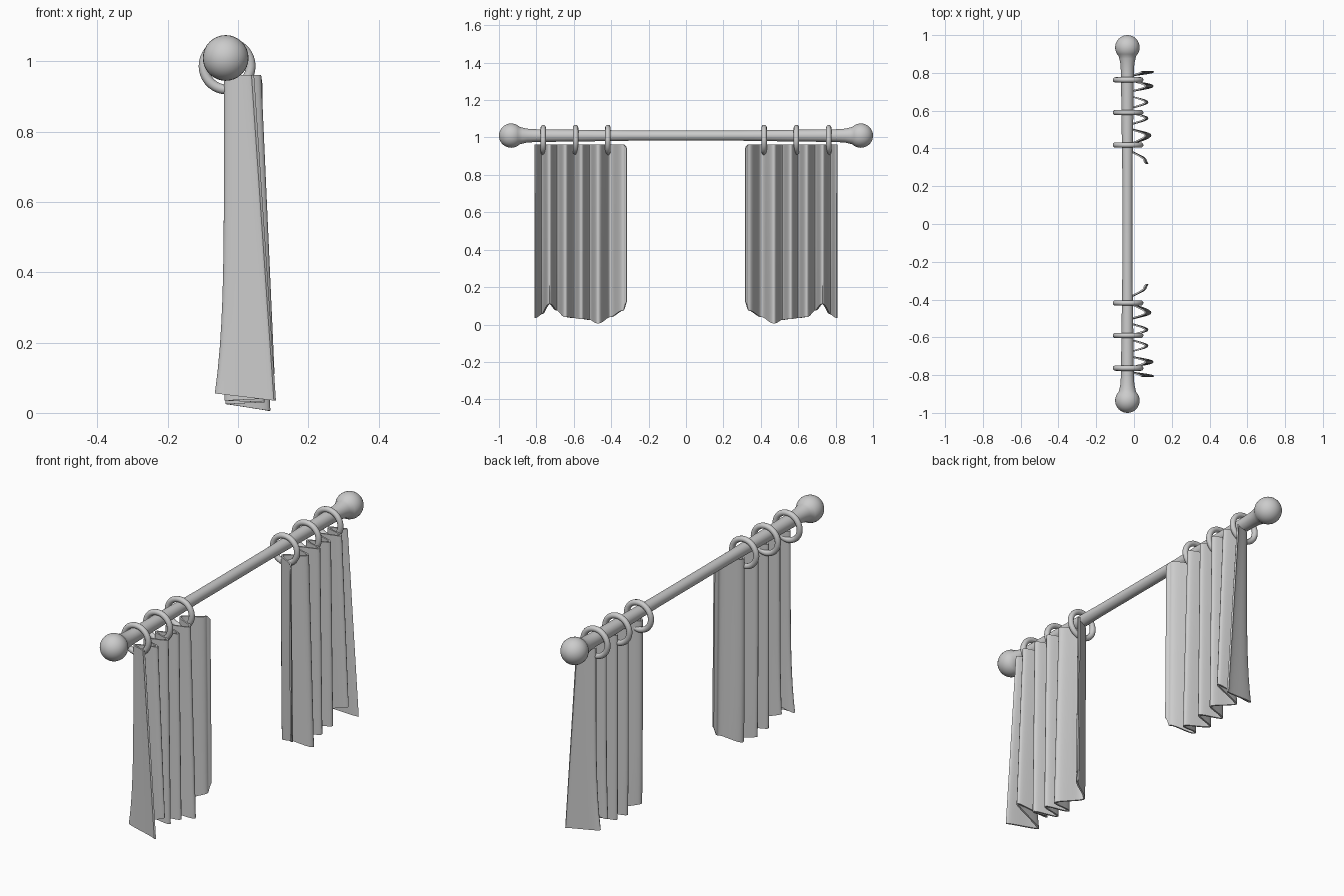
import bpy
import bmesh
from math import pi, cos, sin, sqrt

if "Cube" in bpy.data.objects:
    bpy.data.objects.remove(bpy.data.objects["Cube"], do_unlink=True)

grey = bpy.data.materials.new("plain grey")
grey.use_nodes = True
grey.diffuse_color = (0.6, 0.6, 0.6, 1)
grey.node_tree.nodes["Principled BSDF"].inputs["Base Color"].default_value = grey.diffuse_color

ROD_X, ROD_Z = -0.035, 1.01


def finish(ob, angle):
    """Give the part its material and smooth shading."""
    ob.data.materials.clear()
    ob.data.materials.append(grey)
    bpy.ops.object.select_all(action="DESELECT")
    ob.select_set(True)
    bpy.context.view_layer.objects.active = ob
    for mod in list(ob.modifiers):
        bpy.ops.object.modifier_apply(modifier=mod.name)
    bpy.ops.object.shade_smooth_by_angle(angle=angle)


def mesh_object(name, bm):
    mesh = bpy.data.meshes.new(name)
    bm.to_mesh(mesh)
    bm.free()
    ob = bpy.data.objects.new(name, mesh)
    bpy.context.collection.objects.link(ob)
    return ob


# Rod with round finials, turned around the y axis
half = [(0, 0.027), (0.28, 0.027), (0.55, 0.031), (0.8, 0.034), (0.85, 0.037), (0.875, 0.043)]
R, CY = 0.065, 0.935
for i in range(13):
    a = 2.35 * (1 - i / 12)
    half.append((CY + R * cos(a), R * sin(a)))
profile = [(-y, r) for y, r in reversed(half[1:])] + half
bm = bmesh.new()
SIDES = 32
rings = []
for y, r in profile:
    r = max(r, 0.0001)
    rings.append([bm.verts.new((ROD_X + r * cos(2 * pi * k / SIDES), y,
                                ROD_Z + r * sin(2 * pi * k / SIDES))) for k in range(SIDES)])
for a, b in zip(rings, rings[1:]):
    for k in range(SIDES):
        n = (k + 1) % SIDES
        bm.faces.new((a[k], a[n], b[n], b[k]))
bmesh.ops.remove_doubles(bm, verts=bm.verts, dist=0.0005)
bmesh.ops.recalc_face_normals(bm, faces=bm.faces)
finish(mesh_object("curtain_rod", bm), 1.0)

# Pleats from outer to inner edge: y, x at top, x at hem, z of hem
pleats = [
    (0.808, 0.042, 0.105, 0.035), (0.772, -0.036, -0.062, 0.055),
    (0.73, 0.062, 0.100, 0.11), (0.69, -0.036, -0.045, 0.075),
    (0.645, 0.06, 0.072, 0.04), (0.60, -0.036, -0.035, 0.035),
    (0.56, 0.06, 0.072, 0.03), (0.515, -0.036, -0.032, 0.025),
    (0.47, 0.06, 0.088, 0.006), (0.405, -0.036, -0.032, 0.04),
    (0.335, 0.055, 0.064, 0.075), (0.317, 0.065, 0.072, 0.12)]
TOP, STEPS, ROWS = 0.962, 12, 14


def make_curtain(name, side):
    columns = []
    for p, q in zip(pleats, pleats[1:]):
        for i in range(STEPS):
            t = i / STEPS
            e = (1 - cos(pi * t)) / 2
            columns.append([p[0] + (q[0] - p[0]) * t] +
                           [p[k] + (q[k] - p[k]) * e for k in (1, 2, 3)])
    columns.append(pleats[-1])
    bm = bmesh.new()
    grid = []
    for y, x_top, x_hem, z_hem in columns:
        # the inner top corner is slightly rounded
        top = TOP - 0.02 * max(0, (0.335 - y) / 0.018) ** 2
        col = []
        for j in range(ROWS + 1):
            t = j / ROWS
            flare = t if x_hem > 0 else t ** 5
            x = x_top + (x_hem - x_top) * flare
            col.append(bm.verts.new((x, side * y, top + (z_hem - top) * t)))
        grid.append(col)
    for a, b in zip(grid, grid[1:]):
        for j in range(ROWS):
            bm.faces.new((a[j], a[j + 1], b[j + 1], b[j]))
    bmesh.ops.recalc_face_normals(bm, faces=bm.faces)
    ob = mesh_object(name, bm)
    cloth = ob.modifiers.new("cloth thickness", "SOLIDIFY")
    cloth.thickness = 0.008
    cloth.offset = 0
    finish(ob, 1.1)


for side, label in ((-1, "front"), (1, "back")):
    make_curtain(label + "_curtain", side)
    # Hanging rings around the rod
    for n, y in enumerate((0.418, 0.59, 0.763)):
        bpy.ops.mesh.primitive_torus_add(
            location=(-0.031, side * y, 0.987), rotation=(pi / 2, 0, 0),
            major_radius=0.067, minor_radius=0.014,
            major_segments=36, minor_segments=12)
        ring = bpy.context.object
        ring.name = f"{label}_curtain_ring_{n + 1}"
        finish(ring, 1.0)
